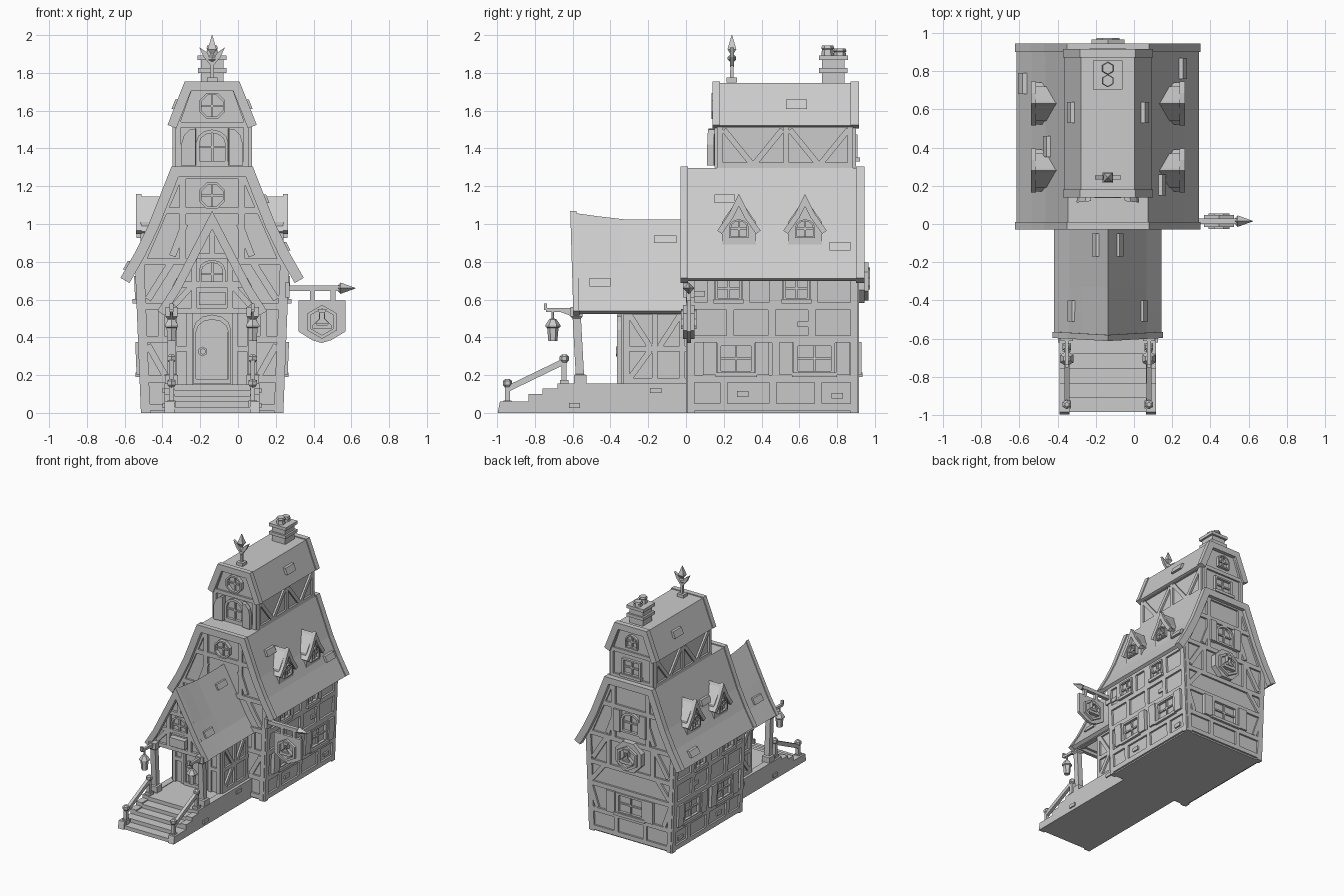
import bpy, bmesh
from math import sin, cos, pi, hypot
from mathutils import Vector

if "Cube" in bpy.data.objects:
    bpy.data.objects.remove(bpy.data.objects["Cube"])

CX = -0.137            # building axis; all parts are modelled around local x = 0
parts = {}

def solid(name, rings, wrap=False):
    """Skin a list of point rings; cap the ends unless it wraps round."""
    bm = parts.setdefault(name, bmesh.new()) if name not in parts else parts[name]
    vs = [[bm.verts.new(Vector(p) + Vector((CX, 0, 0))) for p in r] for r in rings]
    for a, b in list(zip(vs, vs[1:])) + ([(vs[-1], vs[0])] if wrap else []):
        for i in range(len(a)):
            bm.faces.new((a[i-1], a[i], b[i], b[i-1]))
    if not wrap:
        bm.faces.new(vs[0]); bm.faces.new(vs[-1])

def panel(name, P, pts, d0, d1):
    solid(name, [[P(u, z, d) for u, z in pts] for d in (d0, d1)])

def rect(u0, u1, z0, z1):
    return [(u0, z0), (u1, z0), (u1, z1), (u0, z1)]

def box(name, x0, x1, y0, y1, z0, z1):
    panel(name, lambda u, z, d: (u, d, z), rect(x0, x1, z0, z1), y0, y1)

def lathe(name, x, y, prof, n=6):
    solid(name, [[(x + r*cos(2*pi*(i+.5)/n), y + r*sin(2*pi*(i+.5)/n), z) for i in range(n)] for r, z in prof])

def timber(name, P, segs, w=.034, d=.015):
    for a, b, c, e in segs:
        l = hypot(c-a, e-b)
        nx, nz = -(e-b)/l*w/2, (c-a)/l*w/2
        panel(name, P, [(a-nx, b-nz), (c-nx, e-nz), (c+nx, e+nz), (a+nx, b+nz)], -.01, d)

def both(segs):
    return segs + [(-a, b, -c, e) for a, b, c, e in segs]

def arch(u, z0, hw, h):
    return [(u-hw, z0), (u+hw, z0)] + [(u + hw*cos(t*pi/6), z0 + h - hw*.8 + hw*.8*sin(t*pi/6)) for t in range(7)]

def ngon(u, z, r, n):
    return [(u + r*cos(2*pi*(i+.5)/n), z + r*sin(2*pi*(i+.5)/n)) for i in range(n)]

def ring(name, P, pts, k, d0, d1):
    cu = (min(p[0] for p in pts) + max(p[0] for p in pts))/2
    cz = (min(p[1] for p in pts) + max(p[1] for p in pts))/2
    inn = [(cu + (u-cu)*k, cz + (z-cz)*k) for u, z in pts]
    solid(name, [[P(u, z, d) for u, z in r] for r, d in ((pts, d0), (pts, d1), (inn, d1), (inn, d0))], True)

def window(P, u, z0, hw, h, top=False, shut=0, name="windows"):
    ring(name, P, arch(u, z0, hw, h) if top else rect(u-hw, u+hw, z0, z0+h), .8, -.005, .022)
    timber(name, P, [(u, z0, u, z0+h*.95), (u-hw*.9, z0+h*.5, u+hw*.9, z0+h*.5)], .012, .012)
    for s in (-1, 1):
        if shut:
            a, b = sorted((u + s*(hw+.003), u + s*(hw+shut)))
            panel("shutters", P, rect(a, b, z0-.005, z0+h+.005), 0, .03)
    if not top:
        panel("window_sills", P, rect(u-hw-.01, u+hw+.01, z0-.015, z0+.008), 0, .035)

def offset(pl, e):
    """Shift an open polyline along its mitred outward normals."""
    out = []
    for i, p in enumerate(pl):
        ns = []
        for a, b in ((i-1, i), (i, i+1)):
            if a >= 0 and b < len(pl):
                ns.append(Vector((-(pl[b][1]-pl[a][1]), pl[b][0]-pl[a][0])).normalized())
        n = sum(ns, Vector((0, 0))).normalized()
        out.append(tuple(Vector(p) + n*e/max(.4, n.dot(ns[0]))))
    return out

def slab(half, t, e=0):
    full = [(-x, z) for x, z in half] + [(x, z) for x, z in half[::-1] if x > 0]
    return offset(full, e) + offset(full, -t)[::-1]

XZ = lambda u, z, d: (u, d, z)

def roof(name, half, y0, y1, t, ends):
    panel(name, XZ, slab(half, t, -.008), y0 + .01, y1 - .01)
    for a, b in ends:
        panel(name + "_bargeboards", XZ, slab(half, t + .02), a, b)

def patch(half, s, y0, y1, z0, z1):
    """A raised shingle on a roof slope."""
    def P(u, z, d):
        for (xa, za), (xb, zb) in zip(half, half[1:]):
            if za <= z <= zb:
                return (s*(xa + (xb-xa)*(z-za)/(zb-za) + d), u, z)
    panel("raised_shingles", P, rect(y0, y1, z0, z1), -.02, .012)

def emblem(name, P, u, z, r):
    ring(name, P, ngon(u, z, r, 6), .78, -.005, .02)
    k = r*.6
    flask = [(-.9, -.7), (.9, -.7), (1, -.4), (.3, .3), (.3, 1), (.45, 1.25), (-.45, 1.25), (-.3, 1), (-.3, .3), (-1, -.4)]
    ring(name, P, [(u + a*k, z + b*k) for a, b in flask], .6, -.005, .03)
    panel(name, P, [(u + a*k, z + b*k) for a, b in ((-.8, -.6), (.8, -.6), (.55, -.1), (-.55, -.1))], 0, .02)

# wall planes: (u along wall, height, depth outward)
front = lambda u, z, d: (u, .015-d, z)
back = lambda u, z, d: (-u, .9+d, z)
t_front = lambda u, z, d: (u, .165-d, z)
t_back = lambda u, z, d: (-u, .885+d, z)
p_front = lambda u, z, d: (u, -.33-d, z)
gable = lambda u, z, d: (u, -.55-d, z)
def side(s): return lambda u, z, d: (s*(.362 + .04*z + d), u, z)
def t_side(s): return lambda u, z, d: (s*(.195+d), u, z)
def p_side(s): return lambda u, z, d: (s*(.215+d), u, z)

# main house and tower walls
panel("main_walls", XZ, [(-.362, 0), (.362, 0), (.393, .8), (.3, 1), (.19, 1.28), (-.19, 1.28), (-.3, 1), (-.393, .8)], .015, .9)
panel("tower_walls", XZ, [(-.195, 1.25), (.195, 1.25), (.195, 1.56), (.12, 1.73), (-.12, 1.73), (-.195, 1.56)], .165, .885)

# roofs
MAIN = [(.485, .715), (.405, .855), (.335, 1.0), (.215, 1.305)]
TOP = [(.236, 1.525), (.145, 1.755)]
PORCH = [(.29, .54), (.21, .665), (.14, .80), (0, 1.07)]
roof("main_roof", MAIN, -.02, .935, .035, [(-.03, .01), (.9, .945)])
roof("tower_roof", TOP, .15, .91, .03, [(.14, .18), (.872, .915)])
low = lambda f: [(x*.97, z - f*(z-.54)/.53) for x, z in PORCH]
solid("porch_roof", [[(x, y, z) for x, z in slab(low(f), .03)] for y, f in ((-.59, .012), (-.46, .03), (-.33, .045), (.02, .045))])
solid("porch_bargeboard", [[(x, y - .03*(z-.54), z) for x, z in slab(PORCH, .045)] for y in (-.597, -.565)])
for s in (-1, 1):
    for y0, z0 in ((.15, 1.11), (.76, .86)) if s > 0 else ((.35, 1.02), (.68, .76)):
        patch(MAIN, s, y0, y0+.11, z0, z0+.045)
    patch(TOP, s, .53, .64, 1.61, 1.66)
    patch(low(.04), s, -.17, -.05, .9, .94)
    patch(low(.02), s, -.51, -.4, .67, .715)

# side walls of house and tower
for s in (-1, 1):
    P = side(s)
    rows = [(.015, z, .9, z) for z in (.03, .18, .39, .565, .74)]
    cols = [(u, 0, u, .8) for u in (.025, .89)] + [(u, .39, u, .57) for u in (.235, .455, .665)]
    cols += [(u, .57, u, .78) for u in (.13, .32, .46, .49, .68)] + [(u, .03, u, .18) for u in (.2, .46, .7)] + [(.475, .18, .475, .39)]
    timber("house_timbers", P, rows + cols, .04)
    window(P, .265, .205, .1, .165, shut=.075)
    window(P, .68, .205, .11, .165, shut=.075)
    for u in (.225, .585):
        window(P, u, .595, .07, .13)
    T = t_side(s)
    v = []
    for a, b in ((.2, .51), (.55, .86)):
        m = (a+b)/2
        v += [(a, 1.5, m, 1.31), (b, 1.5, m, 1.31)]
    v += [(u, 1.29, u, 1.54) for u in (.18, .53, .87)] + [(.165, z, .885, z) for z in (1.31, 1.525)]
    timber("tower_timbers", T, v, .03)

# front and back gable timbers
for P in (front, back):
    timber("house_timbers", P, both([(.345, 0, .378, .8), (.37, .8, .175, 1.25), (.155, .8, .155, 1.24), (.34, .6, .22, .79), (.21, .83, .145, 1.0)])
           + [(-w, z, w, z) for w, z in ((.36, .03), (.365, .18), (.37, .39), (.38, .565), (.385, .8), (.25, 1.07), (.19, 1.255))], .036)
timber("house_timbers", front, both([(.25, .2, .34, .36), (.27, .4, .27, .56)]))
timber("house_timbers", back, both([(.2, .57, .2, .8), (.35, .42, .24, .56), (.13, .03, .13, .18), (.3, .2, .36, .37)]))
for P in (t_front, t_back):
    timber("tower_timbers", P, both([(.18, 1.3, .18, 1.55), (.18, 1.55, .12, 1.72)]) + [(-.19, 1.525, .19, 1.525), (-.19, 1.315, .19, 1.315)], .03)

# gable and back windows
for P, z in ((front, 1.15), (t_front, 1.625)):
    ring("round_windows", P, ngon(0, z, .075, 8), .82, 0, .03)
    timber("round_windows", P, [(-.06, z, .06, z), (0, z-.06, 0, z+.06)], .01, .012)
window(t_front, 0, 1.315, .085, .185, top=True)
for s in (-1, 1):   # open arched tower shutters
    solid("tower_shutters", [[(s*(x + d), y - .1*(x-.085), z) for x, z in ((.085, 1.31), (.16, 1.31), (.16, 1.42), (.145, 1.47), (.115, 1.5), (.085, 1.505))]
          for y, d in ((.155, 0), (.12, .004))])
window(back, 0, .205, .13, .165, shut=.08)
window(back, 0, .88, .085, .17, top=True, shut=.06)
window(t_back, 0, 1.345, .085, .13)
window(t_back, 0, 1.57, .055, .11, top=True)

# dormers
for s in (-1, 1):
    for c in (.28, .63):
        D = lambda u, z, d, s=s, c=c: (s*d, c+u, z)
        panel("dormer_walls", D, [(-.09, .885), (.09, .885), (.09, 1.01), (0, 1.14), (-.09, 1.01)], .22, .378)
        prof = [(.115, .965), (.055, 1.05), (0, 1.16)]
        panel("dormer_roofs", D, slab(prof, .02, -.006), .22, .39)
        panel("dormer_roofs", D, slab(prof, .03), .375, .403)
        window(lambda u, z, d, s=s, c=c: (s*(.378+d), c+u, z), 0, .925, .052, .1, top=True, name="dormer_windows")

# porch steps, platform and entrance room
steps = [(.02, 0), (-.985, 0), (-.985, .03), (-.91, .03), (-.91, .06), (-.835, .06), (-.835, .09), (-.76, .09), (-.76, .12), (-.68, .12), (-.68, .15), (.02, .15)]
panel("steps", lambda u, z, d: (d, u, z), steps, -.235, .235)
cheek = [(.02, 0), (-.997, 0), (-.985, .06), (-.835, .06), (-.835, .1), (-.76, .1), (-.76, .13), (-.68, .13), (-.68, .155), (.02, .155)]
for s in (-1, 1):
    panel("step_cheeks", lambda u, z, d: (s*d, u, z), cheek, .2, .252)
    for y, z in ((-.59, .04), (-.16, .12)):
        box("raised_stones", *sorted((s*.24, s*.262)), y-.03, y+.03, z-.015, z+.012)
    for u, z in ((.3, .1), (.62, .47), (.8, .09), (.07, .63)):
        panel("raised_stones", side(s), rect(u-.03, u+.03, z-.015, z+.015), 0, .012)
box("entrance_room", -.215, .215, -.33, .02, .15, .62)
timber("porch_timbers", p_front, both([(.2, .15, .2, .62), (.12, .15, .12, .55)]) + [(-.21, .54, .21, .54), (-.21, .34, -.12, .34), (.21, .34, .12, .34)], .03)
for s in (-1, 1):
    timber("porch_timbers", p_side(s), [(-.315, .15, -.315, .6), (-.165, .15, -.165, .6), (-.02, .15, -.02, .6), (-.33, .17, 0, .17), (-.33, .34, 0, .34),
           (-.33, .535, 0, .535), (-.3, .52, -.19, .35), (-.03, .52, -.14, .35), (-.3, .18, -.19, .33)], .03)

# door
ring("door_frame", p_front, arch(0, .155, .1, .365), .86, 0, .035)
panel("door", p_front, arch(0, .165, .085, .335), 0, .018)
timber("door_straps", p_front, [(-.08, .25, .08, .25), (-.08, .42, .08, .42)], .02, .024)
ring("door_ring", p_front, ngon(-.05, .325, .026, 6), .55, .015, .04)

# porch gable
panel("porch_gable_wall", gable, [(-.235, .55), (.235, .55), (.18, .66), (.115, .79), (0, 1.0), (-.115, .79), (-.18, .66)], -.03, 0)
timber("porch_timbers", gable, [(-.25, .54, .25, .54), (-.16, .68, .16, .68), (-.1, .83, .1, .83), (0, .83, 0, 1.0)] + both([(.095, .55, .095, .83), (.2, .57, .11, .67)]), .03, .02)
window(gable, 0, .66, .07, .15, top=True)
panel("flower_box", gable, rect(-.07, .07, .57, .64), 0, .045)

for s in (-1, 1):
    x = s*.215
    # porch posts with eave beams
    solid("porch_posts", [[(x-w, y-w, z), (x+w, y-w, z), (x+w, y+w, z), (x-w, y+w, z)]
          for w, y, z in ((.034, -.56, .15), (.034, -.56, .2), (.022, -.562, .205), (.022, -.578, .5), (.032, -.58, .51), (.032, -.58, .56))])
    box("eave_beams", x-.02, x+.02, -.56, .0, .535, .57)
    # lantern on its bracket
    box("lantern_brackets", x-.01, x+.01, -.74, -.58, .535, .555)
    box("lantern_brackets", x-.01, x+.01, -.752, -.735, .545, .578)
    panel("lantern_brackets", lambda u, z, d: (x+d, u, z), [(-.68, .54), (-.6, .51), (-.6, .54)], -.008, .008)
    lathe("lanterns", x, -.705, [(.007, .54), (.007, .5), (.02, .495), (.04, .465), (.04, .455), (.03, .45), (.024, .38)])
    # stair rail
    for y, z0, z1 in ((-.945, .03, .16), (-.645, .14, .29)):
        box("newel_posts", x-.013, x+.013, y-.013, y+.013, z0, z1-.02)
        box("newel_posts", x-.022, x+.022, y-.022, y+.022, z0, z0+.035)
        lathe("newel_caps", x, y, [(.014, z1-.025), (.025, z1-.012), (.025, z1+.008), (.012, z1+.02)])
    panel("handrails", lambda u, z, d: (x+d, u, z), [(-.945, .11), (-.645, .255), (-.645, .29), (-.945, .145)], -.013, .013)

# chimney
for w, z0, z1 in ((.06, 1.74, 1.88), (.075, 1.8, 1.825), (.077, 1.868, 1.893)):
    box("chimney", -w, w, .78-w, .78+w, z0, z1)
for y, z in ((.75, 1.945), (.815, 1.93)):
    lathe("chimney_pots", 0, y, [(.034, 1.89), (.03, z-.02), (.034, z-.015), (.03, z)])

# roof spire
box("spire", -.028, .028, .215, .27, 1.75, 1.775)
lathe("spire", 0, .243, [(.013, 1.77), (.011, 1.9), (.033, 1.925), (.002, 2.0)], 4)
lathe("spire", 0, .243, [(.012, 1.86), (.022, 1.87), (.022, 1.885), (.012, 1.895)])
for s in (-1, 1):
    panel("spire_arms", XZ, [(0, 1.83), (s*.045, 1.885), (s*.068, 1.935), (s*.03, 1.91), (0, 1.87)], .233, .253)

# hanging sign on its arm
box("sign_arm", .37, .68, -.0, .03, .645, .675)
solid("sign_arm", [[(x, .015+r*a, .66+r*b) for a, b in ((1, 0), (0, 1), (-1, 0), (0, -1))] for x, r in ((.665, .014), (.68, .03), (.76, .001))])
box("sign_arm", .385, .41, -.015, .045, .61, .69)
for x in (.53, .64):
    box("sign_hooks", x-.012, x+.012, .003, .027, .585, .65)
panel("sign_board", XZ, [(.458, .595), (.705, .595), (.705, .43), (.63, .385), (.58, .37), (.53, .385), (.458, .43)], .004, .026)
emblem("sign_emblem", lambda u, z, d: (u, .004-d, z), .582, .482, .09)
emblem("sign_emblem", lambda u, z, d: (u, .026+d, z), .582, .482, .09)

# back wall emblem
panel("back_plaque", back, ngon(0, .7, .128, 8), 0, .045)
emblem("back_emblem", lambda u, z, d: back(u, z, d+.045), 0, .695, .1)

# turn every named part into an object
for name, bm in parts.items():
    bmesh.ops.recalc_face_normals(bm, faces=bm.faces)
    me = bpy.data.meshes.new(name)
    bm.to_mesh(me)
    bm.free()
    bpy.context.collection.objects.link(bpy.data.objects.new(name, me))
